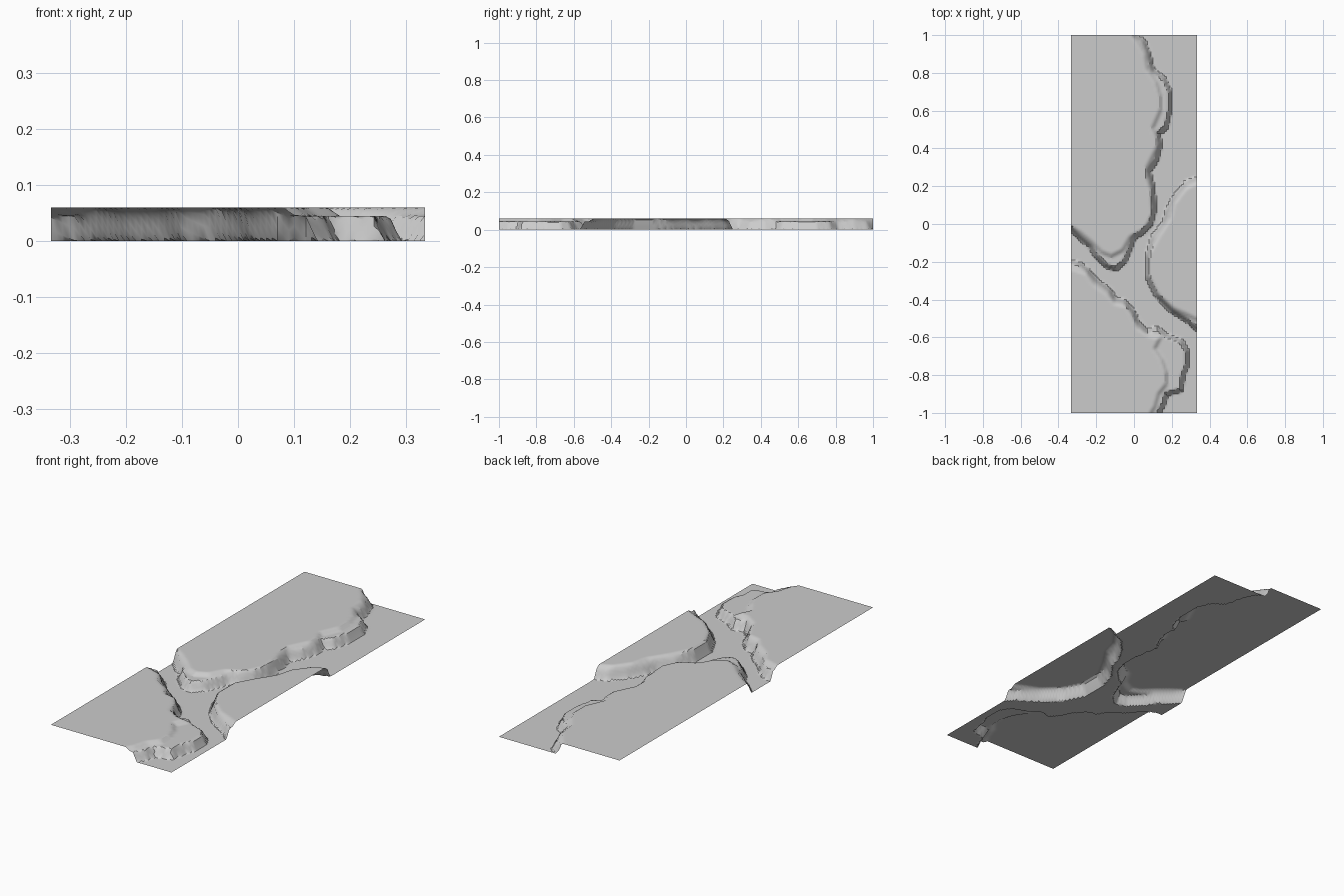
import bpy
import bmesh
import math
from mathutils import Vector

# Remove the default cube
default_cube = bpy.data.objects.get("Cube")
if default_cube:
    bpy.data.objects.remove(default_cube, do_unlink=True)

HALF_WIDTH = 0.333
HALF_LENGTH = 1.0
COLUMNS = 66
ROWS = 200
LEDGE_HEIGHT = 0.045
TOP_HEIGHT = 0.06
WALL_WIDTH = 0.02

# Plateau outlines in hundredths, running past the sheet's borders.
# Each plateau has a lower ledge outline and an upper rim outline.
back_ledge = [
    (-60, 130), (-4, 130), (0, 100), (5, 97), (8, 90), (10, 81), (16, 77),
    (19, 70), (19, 60), (17, 51), (13, 48), (14, 42), (12, 34), (8, 28),
    (10, 20), (11, 8), (9, 0), (4, -5), (0, -7), (-2, -13), (-5, -20),
    (-10, -24), (-15, -22), (-20, -17), (-23, -12), (-30, -6), (-34, -2),
    (-60, 10)]
back_rim = [
    (-60, 130), (-5, 130), (-1, 100), (3, 95), (6, 90), (7, 82), (12, 75),
    (14, 68), (14, 60), (10, 51), (12, 46), (12, 40), (7, 30), (7, 24),
    (9, 18), (10, 5), (6, -3), (-2, -7), (-6, -14), (-12, -17), (-17, -15),
    (-22, -10), (-28, -5), (-34, -1), (-60, 12)]
front_ledge = [
    (-60, -130), (-60, -18), (-34, -20), (-29, -21), (-25, -24), (-20, -30),
    (-13, -35), (-10, -40), (-5, -41), (0, -47), (2, -52), (7, -57),
    (12, -55), (17, -59), (25, -62), (28, -67), (28, -75), (26, -80),
    (25, -88), (17, -90), (16, -95), (13, -100), (8, -130)]
front_rim = [
    (-60, -130), (-60, -20), (-34, -23), (-25, -26), (-21, -32), (-14, -37),
    (-10, -42), (-4, -43), (-1, -48), (2, -55), (8, -59), (14, -60),
    (11, -66), (15, -72), (17, -78), (17, -85), (13, -90), (11, -97),
    (9, -100), (5, -130)]
side_ledge = [
    (60, 30), (33, 24), (28, 22), (22, 15), (18, 8), (16, 1), (10, -7),
    (7, -17), (7, -28), (12, -38), (20, -46), (28, -51), (34, -56), (60, -70)]
side_rim = [
    (60, 28), (33, 22), (27, 19), (21, 11), (19, 3), (13, -6), (8, -15),
    (8, -28), (13, -38), (21, -45), (28, -48), (34, -51), (60, -65)]


def to_outline(points):
    return [Vector(point) / 100 for point in points]


def signed_distance(point, outline):
    """Distance to a closed outline, positive inside it."""
    nearest = math.inf
    inside = False
    previous = outline[-1]
    for current in outline:
        edge = current - previous
        offset = point - previous
        along = min(max(offset.dot(edge) / edge.length_squared, 0), 1)
        nearest = min(nearest, (offset - edge * along).length)
        if (current.y > point.y) != (previous.y > point.y):
            crossing = previous.x + edge.x * (point.y - previous.y) / edge.y
            if point.x < crossing:
                inside = not inside
        previous = current
    return nearest if inside else -nearest


def ramp(point, outlines):
    """Rise from zero to one across the wall along the nearest outline."""
    distance = max(signed_distance(point, outline) for outline in outlines)
    return min(max(distance / WALL_WIDTH + 0.5, 0), 1)


ledges = [to_outline(points) for points in (back_ledge, front_ledge, side_ledge)]
rims = [to_outline(points) for points in (back_rim, front_rim, side_rim)]

# Terrain sheet: a fine grid lifted into stepped plateaus
bm = bmesh.new()
bmesh.ops.create_grid(bm, x_segments=COLUMNS, y_segments=ROWS, size=1)
for vertex in bm.verts:
    vertex.co.x *= HALF_WIDTH
    vertex.co.y *= HALF_LENGTH
    spot = vertex.co.xy
    ledge = ramp(spot, ledges)
    rim = ramp(spot, rims)
    vertex.co.z = LEDGE_HEIGHT * ledge + (TOP_HEIGHT - LEDGE_HEIGHT) * min(rim, ledge)
bmesh.ops.recalc_face_normals(bm, faces=bm.faces)
if sum(face.normal.z for face in bm.faces) < 0:
    bmesh.ops.reverse_faces(bm, faces=bm.faces)

mesh = bpy.data.meshes.new("terrain_sheet")
bm.to_mesh(mesh)
bm.free()
terrain = bpy.data.objects.new("terrain_sheet", mesh)
bpy.context.collection.objects.link(terrain)

# Plain grey material
grey = bpy.data.materials.new("light_grey")
grey.use_nodes = True
colour = (0.6, 0.6, 0.6, 1)
grey.diffuse_color = colour
grey.node_tree.nodes["Principled BSDF"].inputs["Base Color"].default_value = colour
mesh.materials.append(grey)

# Smooth walls with crisp rims
bpy.ops.object.select_all(action="DESELECT")
terrain.select_set(True)
bpy.context.view_layer.objects.active = terrain
bpy.ops.object.shade_smooth_by_angle(angle=math.radians(30))
